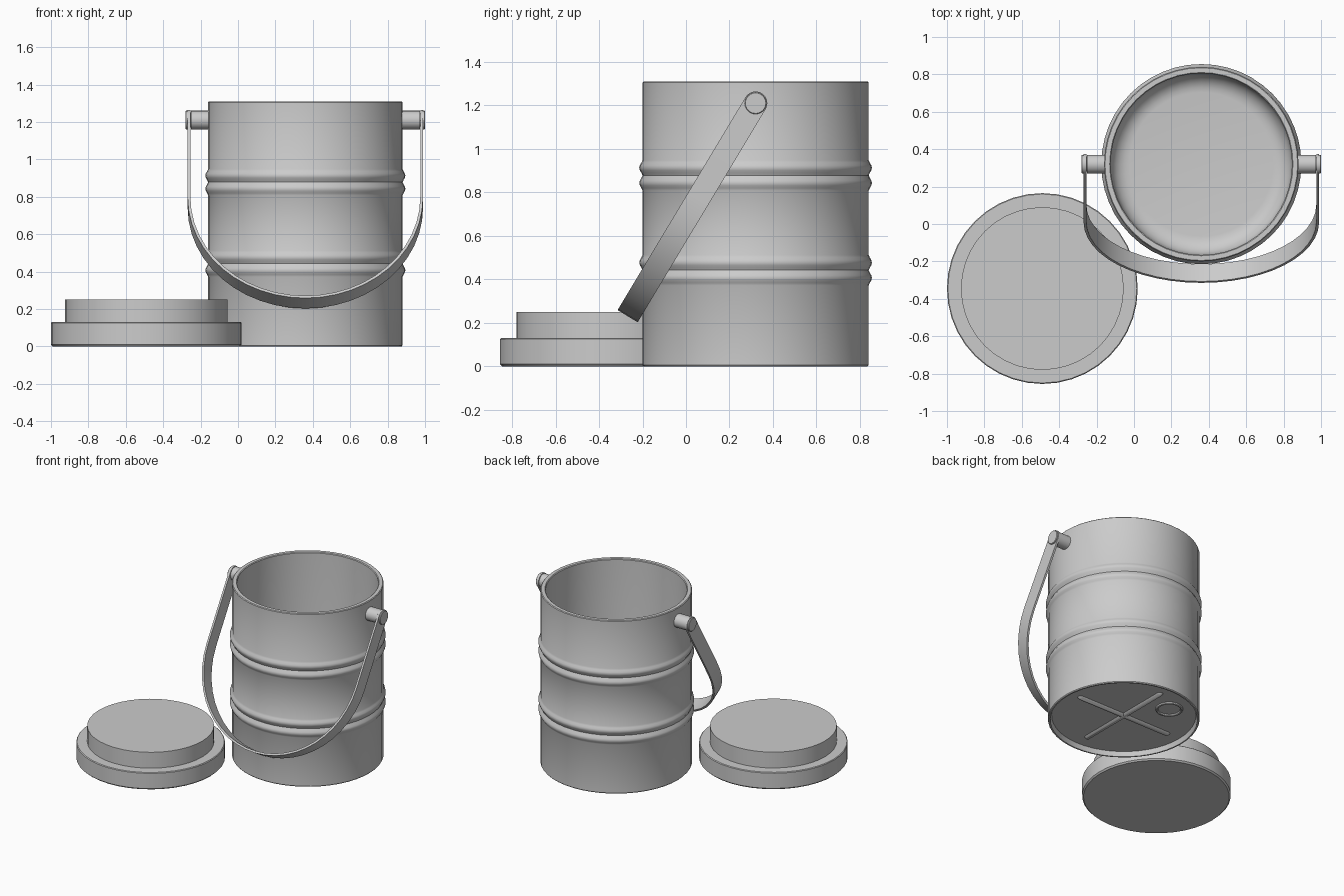
import bpy, bmesh, math
from mathutils import Matrix, Vector

if "Cube" in bpy.data.objects:
    bpy.data.objects.remove(bpy.data.objects["Cube"])

CX, CY = 0.36, 0.32          # can axis
PIVOT_Z = 1.21


def finish(bm, name, loc=(0, 0, 0), rot=(0, 0, 0), angle=35):
    bmesh.ops.recalc_face_normals(bm, faces=bm.faces)
    me = bpy.data.meshes.new(name)
    bm.to_mesh(me)
    bm.free()
    ob = bpy.data.objects.new(name, me)
    bpy.context.collection.objects.link(ob)
    ob.location, ob.rotation_euler = loc, rot
    bpy.ops.object.select_all(action='DESELECT')
    ob.select_set(True)
    bpy.context.view_layer.objects.active = ob
    bpy.ops.object.shade_smooth_by_angle(angle=math.radians(angle))
    return ob


def lathe(name, profile, segs, loc, rot=(0, 0, 0), closed=False):
    """Spin an (r, z) profile; open profiles get capped at both ends."""
    bm = bmesh.new()
    rings = [[bm.verts.new((r * math.cos(2 * math.pi * i / segs),
                            r * math.sin(2 * math.pi * i / segs), z))
              for i in range(segs)] for r, z in profile]
    pairs = list(zip(rings, rings[1:]))
    if closed:
        pairs.append((rings[-1], rings[0]))
    else:
        bm.faces.new(rings[0])
        bm.faces.new(rings[-1])
    for a, b in pairs:
        for i in range(segs):
            j = (i + 1) % segs
            bm.faces.new((a[i], a[j], b[j], b[i]))
    return finish(bm, name, loc, rot)


# Can body: recessed base, two double beads, rim, hollow inside with filleted floor
R = 0.52
profile = [(0.495, 0.035), (0.505, 0.0), (0.515, 0.0), (R, 0.006)]
for z0 in (0.372, 0.808):
    for k in range(2):
        for i in range(7):
            if k and i == 0:
                continue
            t = i / 6
            profile.append((R + 0.015 * math.sin(math.pi * t) ** 1.5, z0 + 0.07 * (k + t)))
profile += [(R, 1.305), (0.515, 1.31), (0.49, 1.31), (0.485, 1.305)]
for i in range(7):
    a = math.pi / 2 * i / 6
    profile.append((0.385 + 0.1 * math.cos(a), 0.16 - 0.1 * math.sin(a)))
lathe("can_body", profile, 48, (CX, CY, 0))

# Pressed cross ribs on the underside
for name, turn in (("base_rib_x", 0), ("base_rib_y", math.pi / 2)):
    bm = bmesh.new()
    top, low = [], []
    for side in (0, 1):
        for i in range(7):
            a = -math.pi / 2 + math.pi * side + math.pi * i / 6
            ex = 0.385 * (1 - 2 * side)
            for ring, r, z in ((top, 0.024, 0.036), (low, 0.012, 0.022)):
                ring.append(bm.verts.new((ex + r * math.cos(a), r * math.sin(a), z)))
    bm.faces.new(top)
    bm.faces.new(low)
    for i in range(len(top)):
        j = (i + 1) % len(top)
        bm.faces.new((top[i], top[j], low[j], low[i]))
    finish(bm, name, (CX, CY, 0), (0, 0, turn), 60)

# Small embossed ring on the underside
lathe("base_ring", [(0.085 + 0.011 * math.cos(math.pi * k / 4),
                     0.033 + 0.011 * math.sin(math.pi * k / 4)) for k in range(8)],
      32, (CX - 0.18, CY + 0.27, 0), closed=True)

# Lid lying upside down beside the can
lathe("lid", [(0.50, 0), (0.51, 0.01), (0.51, 0.125), (0.505, 0.13), (0.435, 0.13),
              (0.435, 0.25)], 40, (-0.49, -0.345, 0))

# Pivot pegs with end caps
for side, label in ((-1, "left"), (1, "right")):
    lathe("peg_" + label, [(0.05, 0.49), (0.05, 0.612), (0.035, 0.613), (0.035, 0.629),
                           (0.05, 0.630), (0.05, 0.637), (0.047, 0.64)],
          24, (CX, CY, PIVOT_Z), (0, side * math.pi / 2, 0))

# Swinging strap handle: U path with flat section and rounded ends
RAD, STRAIGHT, HALF, THICK = 0.622, 0.513, 0.054, 0.0075
rows = []                                   # (position, outward normal, half width)
for i in range(7):
    a = math.pi / 2 * (1 - i / 6)
    rows.append((Vector((-RAD, 0, HALF * math.sin(a))), Vector((-1, 0, 0)),
                 max(HALF * math.cos(a), 0.004)))
for i in range(25):
    a = math.pi + math.pi * i / 24
    n = Vector((math.cos(a), 0, math.sin(a)))
    rows.append((Vector((0, 0, -STRAIGHT)) + n * RAD, n, HALF))
flip = Matrix.Diagonal((-1, 1, 1))
rows += [(flip @ p, flip @ n, w) for p, n, w in reversed(rows[:7])]
bm = bmesh.new()
loops = []
for p, n, w in rows:
    loops.append([bm.verts.new(p + n * s * THICK + Vector((0, t * w, 0)))
                  for s, t in ((1, -1), (1, 1), (-1, 1), (-1, -1))])
for a, b in zip(loops, loops[1:]):
    for i in range(4):
        j = (i + 1) % 4
        bm.faces.new((a[i], a[j], b[j], b[i]))
bm.faces.new(loops[0])
bm.faces.new(loops[-1])
finish(bm, "handle", (CX, CY, PIVOT_Z), (math.radians(-31), 0, 0))
